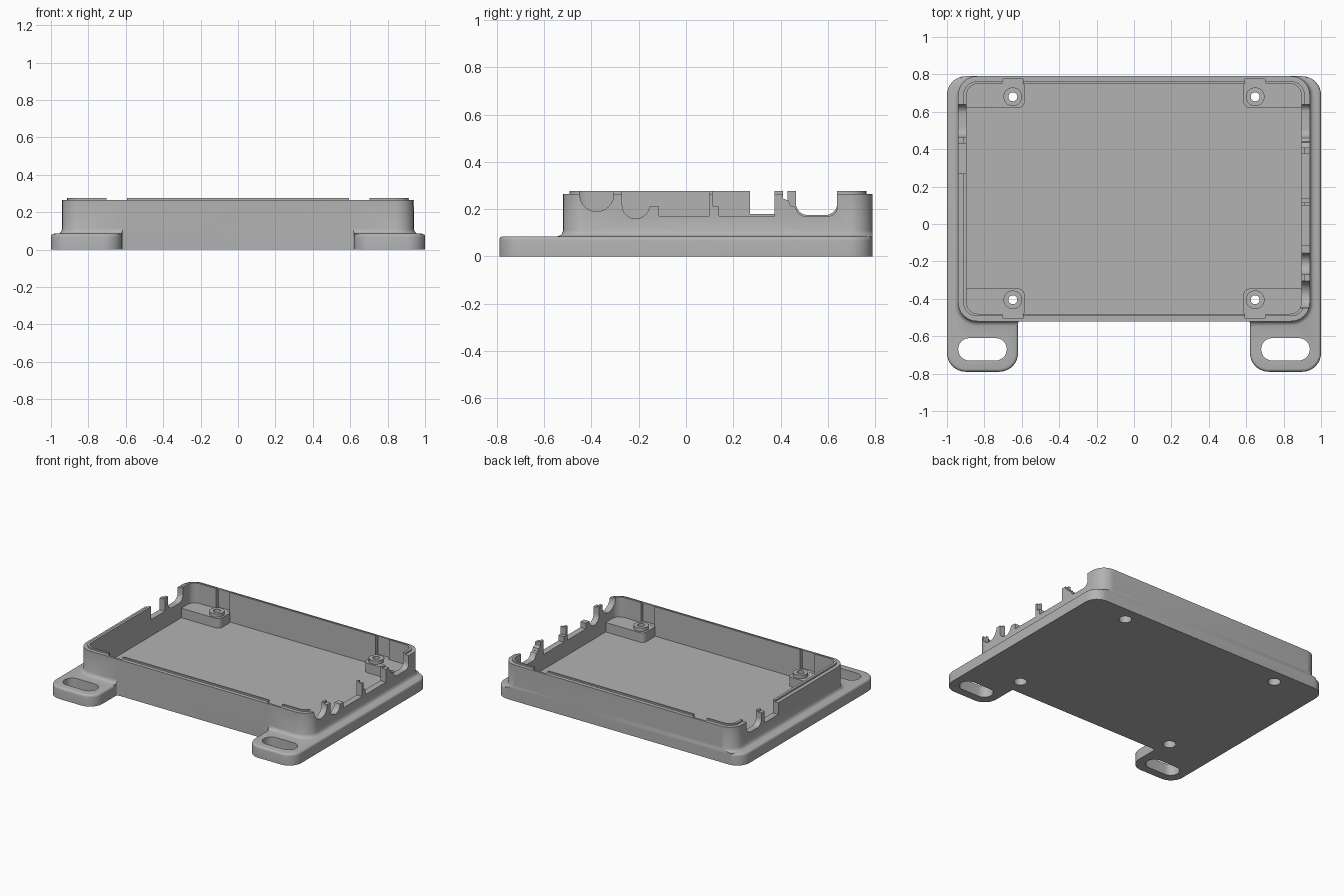
import bpy, bmesh, math
from mathutils import Vector

cube = bpy.data.objects.get("Cube")
if cube:
    bpy.data.objects.remove(cube, do_unlink=True)

grey = bpy.data.materials.new("light_grey_plastic")
grey.use_nodes = True
colour = (0.45, 0.45, 0.45, 1)
grey.diffuse_color = colour
grey.node_tree.nodes["Principled BSDF"].inputs["Base Color"].default_value = colour


def rounded(corners, steps=8):
    """Outline with right-angled corners (x, y, radius) rounded off."""
    out = []
    for i, (x, y, r) in enumerate(corners):
        p = Vector((x, y))
        d1 = (Vector(corners[i - 1][:2]) - p).normalized()
        d2 = (Vector(corners[(i + 1) % len(corners)][:2]) - p).normalized()
        c = p + r * (d1 + d2)
        for k in range(steps + 1):
            t = math.pi / 2 * k / steps
            out.append(tuple(c - r * (d2 * math.cos(t) + d1 * math.sin(t))))
    return out


def rect(x0, x1, y0, y1, r):
    return rounded([(x0, y0, r), (x1, y0, r), (x1, y1, r), (x0, y1, r)])


def arc(cx, cy, r, a0, a1, n=16):
    angles = [math.radians(a0 + (a1 - a0) * k / n) for k in range(n + 1)]
    return [(cx + r * math.cos(a), cy + r * math.sin(a)) for a in angles]


def loft(name, rings, top_bevel=0):
    """Closed solid through rings of 3D points."""
    bm = bmesh.new()
    loops = [[bm.verts.new(p) for p in ring] for ring in rings]
    for a, b in zip(loops, loops[1:]):
        for i in range(len(a)):
            j = (i + 1) % len(a)
            bm.faces.new((a[i], a[j], b[j], b[i]))
    bm.faces.new(loops[0][::-1])
    top = bm.faces.new(loops[-1])
    bmesh.ops.recalc_face_normals(bm, faces=bm.faces)
    if top_bevel:
        bmesh.ops.bevel(bm, geom=list(top.edges), offset=top_bevel, segments=4,
                        profile=0.5, affect='EDGES')
    mesh = bpy.data.meshes.new(name)
    bm.to_mesh(mesh)
    bm.free()
    mesh.materials.append(grey)
    obj = bpy.data.objects.new(name, mesh)
    bpy.context.collection.objects.link(obj)
    return obj


def prism(name, outline, z0, z1, bevel=0):
    return loft(name, [[(x, y, z) for x, y in outline] for z in (z0, z1)], bevel)


def disc(name, x, y, r, z0, z1):
    return prism(name, arc(x, y, r, 0, 348.75, 31), z0, z1)


def combine(obj, tool, operation):
    """Apply a boolean and drop the helper."""
    tool.hide_render = True
    mod = obj.modifiers.new("cut", 'BOOLEAN')
    mod.operation, mod.solver, mod.object = operation, 'EXACT', tool
    bpy.context.view_layer.update()
    result = bpy.data.meshes.new_from_object(
        obj.evaluated_get(bpy.context.evaluated_depsgraph_get()))
    obj.modifiers.clear()
    obj.data = result
    bpy.data.objects.remove(tool, do_unlink=True)


# Flange with two mounting ears
FRONT, BACK = -0.52, 0.79
foot = rounded([(-1, BACK, .1), (-1, -.79, .1), (-.62, -.79, .1), (-.62, FRONT, .01),
                (.62, FRONT, .01), (.62, -.79, .1), (1, -.79, .1), (1, BACK, .1)])
case = prism("case_tray", foot, 0, .085, .016)

# Wall with flared foot and stepped lip, trimmed to the flange outline
profile = [(.01, .025), (.085, .025), (.088, .014), (.095, .006), (.11, 0),
           (.265, 0), (.265, -.027), (.276, -.027)]
wall = loft("wall", [[(x, y, z) for x, y in
                      rect(-.94 - d, .94 + d, FRONT - d, BACK + d, .1 + d)]
                     for z, d in profile])
combine(wall, prism("trim", foot, -.1, .5), 'INTERSECT')
combine(case, wall, 'UNION')
combine(case, prism("cavity", rect(-.895, .895, -.48, .75, .06), .06, .5), 'DIFFERENCE')

# Corner pads with screw bosses, wall reliefs and holes
for sx in (-1, 1):
    for y, sy, edge in ((.68, 1, .75), (-.405, -1, -.48)):
        x = sx * .648
        xs = sorted((sx * .585, sx * .92))
        ys = sorted((y - sy * .06, edge + sy * .02))
        combine(case, prism("pad", rect(*xs, *ys, .035), .05, .13), 'UNION')
        combine(case, disc("boss", x, y, .05, .1, .155), 'UNION')
        ys = sorted((edge - sy * .01, edge + sy * .025))
        combine(case, prism("relief", rect(x - .055, x + .055, *ys, .004), .131, .4),
                'DIFFERENCE')
        combine(case, disc("screw_hole", x, y, .024, -.1, .4), 'DIFFERENCE')
        combine(case, disc("screw_head_hole", x, y, .043, -.1, .085), 'DIFFERENCE')
    slot = rect(*sorted((sx * .68, sx * .94)), -.73, -.61, .0599)
    combine(case, prism("ear_slot", slot, -.1, .2), 'DIFFERENCE')

# Port openings in the side walls, outlined in y and z
TOP = .4
left_ports = [
    [(-.45, TOP)] + arc(-.378, .262, .072, 180, 360) + [(-.306, TOP)],
    [(-.27, TOP)] + arc(-.2125, .217, .0575, 180, 352)
    + [(-.155, .212), (-.115, .212), (-.115, .17), (.1, .17), (.1, TOP)],
    [(.115, TOP), (.115, .21), (.14, .21), (.14, .17), (.375, .17), (.375, TOP)],
    [(.41, TOP), (.41, .245), (.435, .235), (.44, .215), (.46, .21)]
    + arc(.505, .21, .04, 190, 270, 6) + arc(.6, .21, .04, 270, 360, 6) + [(.64, TOP)],
]
right_ports = [
    [(.27, TOP), (.27, .18), (.43, .18), (.43, TOP)],
    [(.465, TOP)] + arc(.515, .225, .05, 180, 270, 8)
    + arc(.59, .225, .05, 270, 360, 8) + [(.64, TOP)],
]
for sx, ports in ((1, left_ports), (-1, right_ports)):
    for outline in ports:
        cutter = loft("port", [[(sx * x, y, z) for y, z in outline] for x in (.86, 1.1)])
        combine(case, cutter, 'DIFFERENCE')

# Smooth rounded corners, keep edges sharp
bpy.ops.object.select_all(action='DESELECT')
case.select_set(True)
bpy.context.view_layer.objects.active = case
bpy.ops.object.shade_smooth_by_angle(angle=math.radians(30))
